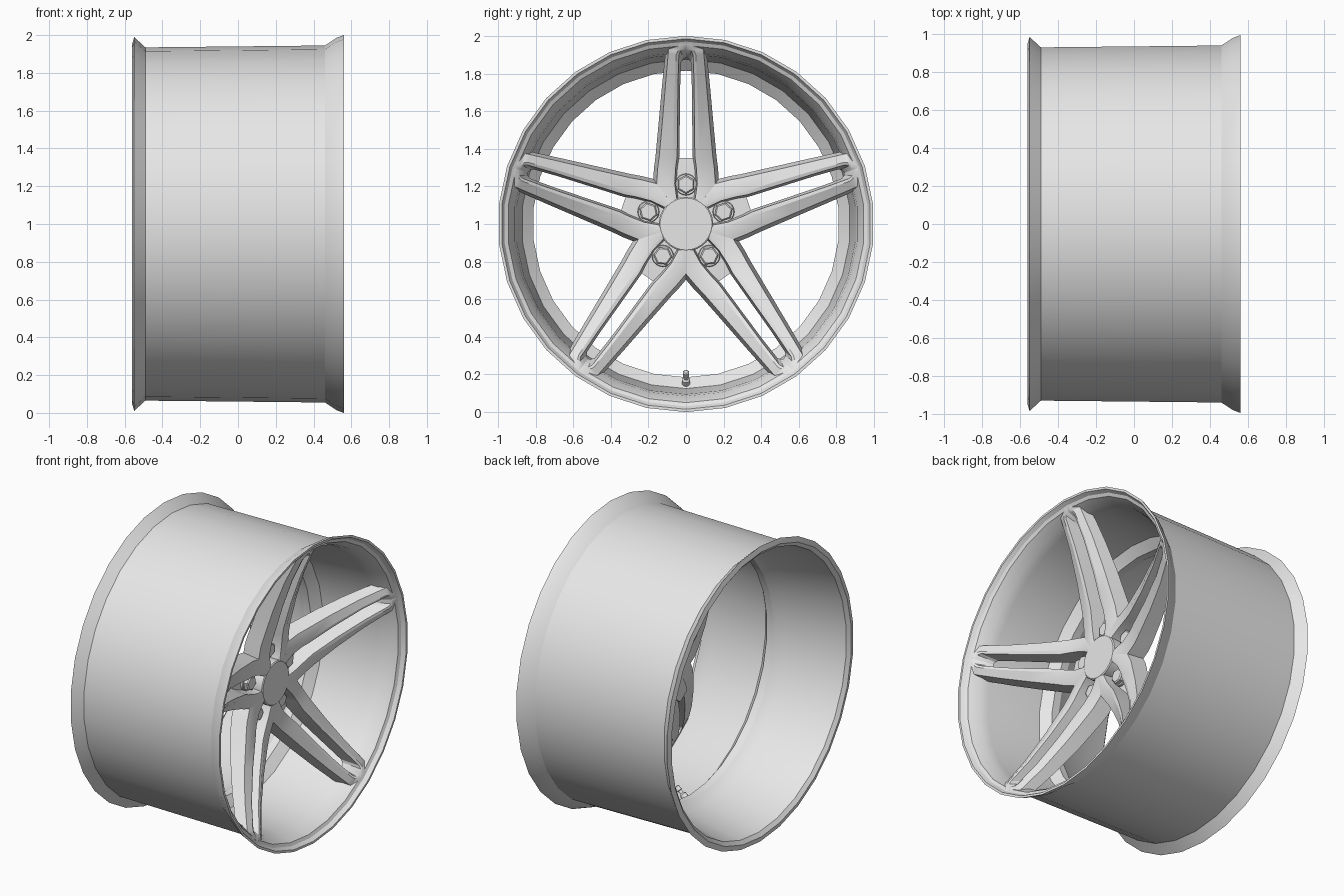
import bpy, bmesh
from math import pi, sin, cos, radians
from mathutils import Matrix, Vector

cube = bpy.data.objects.get("Cube")
if cube:
    bpy.data.objects.remove(cube, do_unlink=True)

metal = bpy.data.materials.new("light_grey_metal")
metal.use_nodes = True
metal.diffuse_color = (0.8, 0.8, 0.8, 1)
metal.node_tree.nodes["Principled BSDF"].inputs["Base Color"].default_value = (0.8, 0.8, 0.8, 1)

AXLE = Matrix.Translation((0, 0, 1))
FIVE = [Matrix.Rotation(i * 2 * pi / 5, 4, 'X') for i in range(5)]


def finish(name, bm, angle=25):
    bmesh.ops.recalc_face_normals(bm, faces=bm.faces)
    mesh = bpy.data.meshes.new(name)
    bm.transform(AXLE)
    bm.to_mesh(mesh)
    bm.free()
    mesh.materials.append(metal)
    obj = bpy.data.objects.new(name, mesh)
    bpy.context.collection.objects.link(obj)
    bpy.ops.object.select_all(action='DESELECT')
    obj.select_set(True)
    bpy.context.view_layer.objects.active = obj
    bpy.ops.object.shade_smooth_by_angle(angle=radians(angle))


def bridge(bm, rings, close):
    """Skin a list of vertex rings; close joins last to first, else ends are capped."""
    n = len(rings[0])
    pairs = list(zip(rings, rings[1:]))
    if close:
        pairs.append((rings[-1], rings[0]))
    for a, b in pairs:
        for i in range(n):
            j = (i + 1) % n
            bm.faces.new((a[i], a[j], b[j], b[i]))
    if not close:
        bm.faces.new(rings[0])
        bm.faces.new(rings[-1])


def lathe(bm, profile, sides, matrix=Matrix(), close=False):
    """Turn (x, radius) points around the x axis."""
    rings = []
    for x, r in profile:
        rings.append([bm.verts.new(matrix @ Vector((x, r * sin(2 * pi * i / sides),
                                                    r * cos(2 * pi * i / sides))))
                      for i in range(sides)])
    bridge(bm, rings, close)


def loft(bm, sections, matrix):
    bridge(bm, [[bm.verts.new(matrix @ Vector(p)) for p in s] for s in sections], False)


# Rim barrel with flared lips and a narrow well
bm = bmesh.new()
lathe(bm, [(-.49, .935), (.46, .945), (.52, .985), (.56, 1), (.56, .985), (.535, .97),
           (.525, .95), (.46, .915), (.4, .905), (.02, .875), (-.03, .815), (-.08, .815),
           (-.14, .85), (-.54, .93), (-.56, .955), (-.55, .99)], 30, close=True)
finish("rim", bm)

# Double spokes: radius, slot half width, outer half width, front x, back x
stations = [(.05, .0, .036, .28, .16), (.14, .05, .102, .28, .16),
            (.215, .06, .156, .283, .16), (.30, .055, .15, .295, .17),
            (.36, .047, .142, .31, .185), (.55, .045, .125, .367, .25),
            (.75, .043, .108, .44, .33), (.90, .038, .095, .51, .395),
            (.92, .028, .093, .52, .405), (.93, 0, .092, .525, .41),
            (.957, 0, .09, .535, .42)]
bm = bmesh.new()
for turn in FIVE:
    for side in (-1, 1):
        sections = []
        for r, inner, outer, front, back in stations:
            rb = r - .06 * r ** 4
            crease = inner + (outer - inner) * .25
            drop = .02 * max(0, min(1, (r - .14) / .075))
            sections.append([(back, side * max(inner - .012, 0), rb),
                             (front - .004, side * inner, r),
                             (front, side * crease, r),
                             (front - drop, side * outer, r),
                             (back, side * (outer + drop), rb)])
        loft(bm, sections, turn)
finish("spokes", bm)

# Hub disc and the pocket floors around the bolts
bm = bmesh.new()
lathe(bm, [(.16, .24), (.19, .24)], 30)
for turn in FIVE:
    loft(bm, [[(.16, -w, r), (x, -w, r), (x, w, r), (.16, w, r)]
              for r, w, x in ((.1, .065, .2), (.28, .065, .2), (.35, .045, .195))], turn)
finish("hub", bm)

# Centre cap, flush with the spokes
bm = bmesh.new()
lathe(bm, [(.19, .145), (.277, .145), (.282, .138)], 30)
finish("centre_cap", bm)

# Hexagonal bolts on round seats, sunk in the pockets
bm = bmesh.new()
for turn in FIVE:
    place = turn @ Matrix.Translation((0, 0, .21))
    lathe(bm, [(.19, .058), (.212, .058), (.216, .054)], 20, place)
    lathe(bm, [(.2, .05), (.238, .05), (.245, .042)], 6, place)
finish("wheel_bolts", bm)

# Tyre valve in the well, leaning towards the axle
bm = bmesh.new()
lean = Matrix.Translation((-.005, 0, -.85)) @ Matrix.Rotation(radians(-40), 4, 'Y')
lathe(bm, [(0, .022), (.035, .022), (.045, .012), (.065, .012), (.068, .017),
           (.095, .017), (.1, .011)], 12, lean)
finish("valve", bm)
